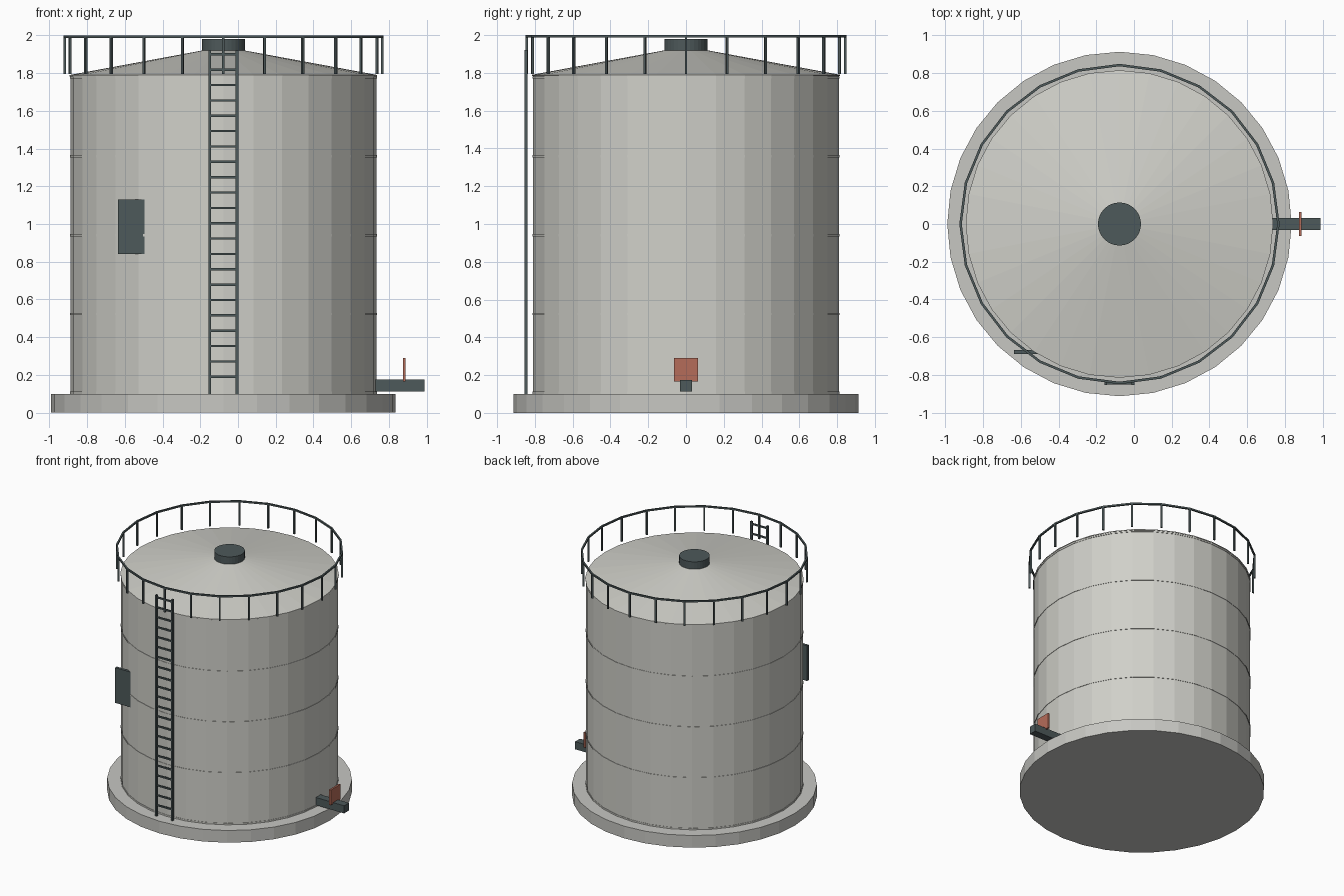
import bpy, bmesh, math
from mathutils import Vector, Matrix

if "Cube" in bpy.data.objects:
    bpy.data.objects.remove(bpy.data.objects["Cube"])

CX = -0.077          # tank axis
SIDES = 32


def material(name, rgb):
    m = bpy.data.materials.new(name)
    m.diffuse_color = (*rgb, 1)
    m.use_nodes = True
    m.node_tree.nodes["Principled BSDF"].inputs["Base Color"].default_value = m.diffuse_color
    return m


SHELL = material("pale_grey_steel", (0.63, 0.63, 0.585))
CONCRETE = material("concrete_grey", (0.57, 0.57, 0.54))
DARK = material("dark_slate", (0.075, 0.1, 0.103))
RED = material("valve_red", (0.46, 0.15, 0.1))


def finish(bm, name, mat):
    bmesh.ops.recalc_face_normals(bm, faces=bm.faces)
    me = bpy.data.meshes.new(name)
    bm.to_mesh(me)
    bm.free()
    me.materials.append(mat)
    ob = bpy.data.objects.new(name, me)
    bpy.context.collection.objects.link(ob)
    return ob


def add_box(bm, lo, hi):
    lo, hi = Vector(lo), Vector(hi)
    mat = Matrix.Translation((lo + hi) / 2) @ Matrix.Diagonal((*(hi - lo), 1))
    bmesh.ops.create_cube(bm, size=1, matrix=mat)


def box(name, lo, hi, mat):
    bm = bmesh.new()
    add_box(bm, lo, hi)
    return finish(bm, name, mat)


def lathe(name, profile, mat, sides=SIDES, closed=False):
    """Revolve (radius, z) points about the tank axis; open ends are capped."""
    bm = bmesh.new()
    rings = [[bm.verts.new((CX + r * math.cos(math.tau * i / sides),
                            r * math.sin(math.tau * i / sides), z))
              for i in range(sides)] for r, z in profile]
    pairs = list(zip(rings, rings[1:]))
    if closed:
        pairs.append((rings[-1], rings[0]))
    else:
        bm.faces.new(rings[0])
        bm.faces.new(rings[-1])
    for a, b in pairs:
        for i in range(sides):
            j = (i + 1) % sides
            bm.faces.new((a[i], a[j], b[j], b[i]))
    return finish(bm, name, mat)


def band(name, r0, r1, z0, z1, mat, sides=SIDES):
    return lathe(name, [(r0, z0), (r1, z0), (r1, z1), (r0, z1)], mat, sides, True)


# Foundation, shell, conical roof and hatch
lathe("foundation", [(0.913, 0), (0.913, 0.1)], CONCRETE)
lathe("tank_shell", [(0.81, 0.1), (0.81, 1.785)], SHELL)
lathe("roof", [(0.815, 1.783), (0.815, 1.79), (0.1, 1.922)], SHELL)
lathe("roof_hatch", [(0.114, 1.91), (0.114, 1.98)], DARK)

# Weld seams around the shell
for k in range(5):
    z = 0.106 + k * 0.4175
    band(f"weld_seam_{k + 1}", 0.8, 0.813, z - 0.006, z + 0.006, SHELL)

# Guard rail: 24-sided hoop with a post at each corner
band("top_rail", 0.836, 0.849, 1.987, 2.0, DARK, 24)
bm = bmesh.new()
for i in range(24):
    a = math.tau * i / 24
    mat = (Matrix.Translation((CX, 0, 0)) @ Matrix.Rotation(a, 4, 'Z')
           @ Matrix.Translation((0.842, 0, 1.892))
           @ Matrix.Diagonal((0.013, 0.013, 0.194, 1)))
    bmesh.ops.create_cube(bm, size=1, matrix=mat)
finish(bm, "rail_posts", DARK)

# Ladder: two stringers and evenly spaced rungs
bm = bmesh.new()
for s in (-1, 1):
    x = CX + s * 0.072
    add_box(bm, (x - 0.007, -0.854, 0.1), (x + 0.007, -0.838, 1.92))
finish(bm, "ladder_stringers", DARK)
bm = bmesh.new()
for i in range(22):
    z = 0.19 + i * 0.0814
    add_box(bm, (CX - 0.072, -0.852, z - 0.006), (CX + 0.072, -0.84, z + 0.006))
finish(bm, "ladder_rungs", DARK)

# Sign plate, partly sunk into the shell
box("sign_plate", (-0.635, -0.69, 0.84), (-0.47, -0.668, 1.13), DARK)

# Outlet pipe and valve plate
box("outlet_pipe", (0.71, -0.031, 0.112), (0.988, 0.031, 0.175), DARK)
box("valve_plate", (0.874, -0.063, 0.165), (0.889, 0.063, 0.29), RED)
